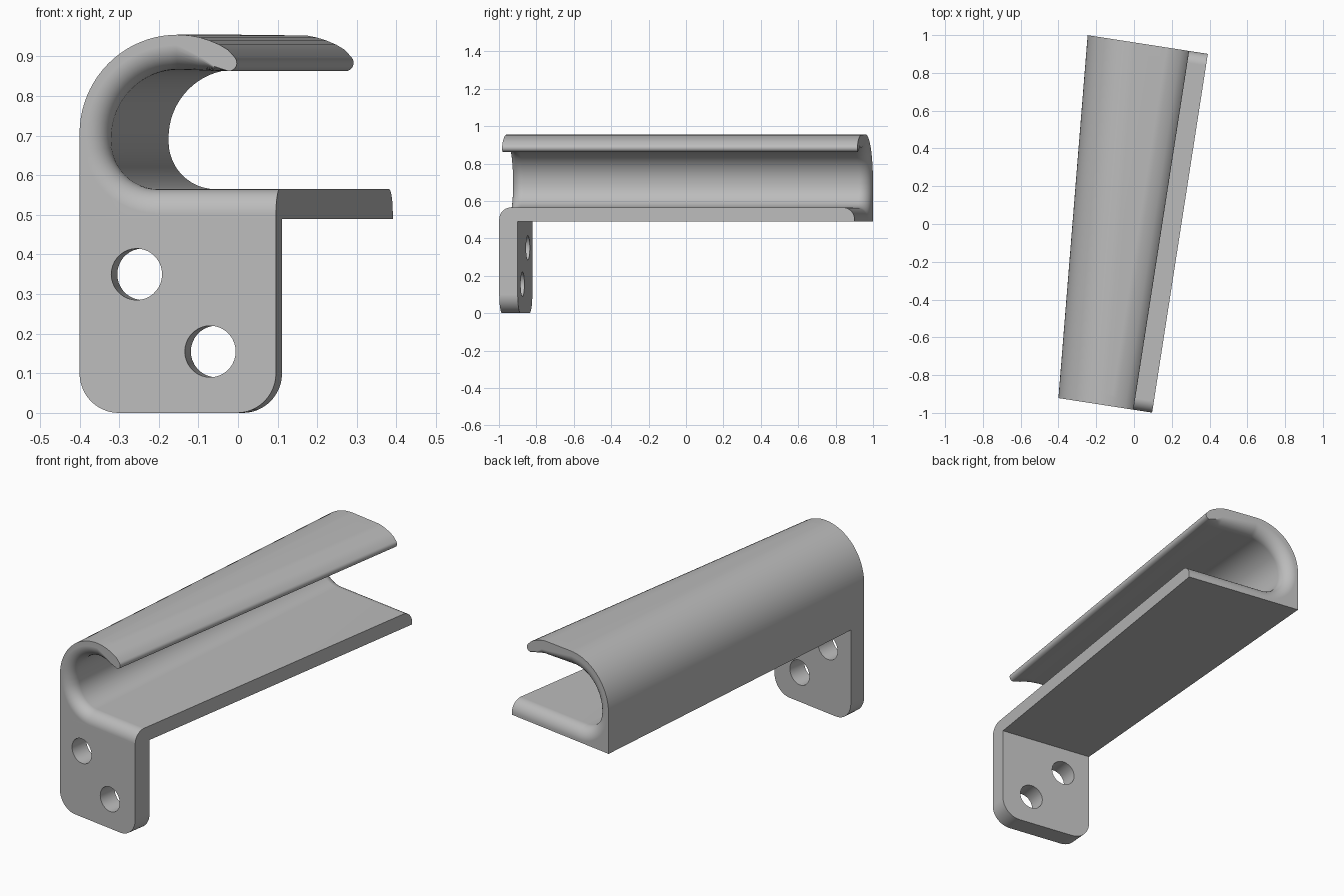
import bpy
import bmesh
from math import sin, cos, pi, radians
from mathutils import Matrix, Vector

if "Cube" in bpy.data.objects:
    bpy.data.objects.remove(bpy.data.objects["Cube"], do_unlink=True)

RIGHT, FRONT, BACK = 0.248, -0.972, 0.95
LEFT_FRONT, LEFT_BACK = -0.254, -0.396
SHELF_LOW, SHELF_TOP = 0.49, 0.565
WALL, FILLET, PLATE = 0.076, 0.062, 0.1
TURN = Matrix.Rotation(radians(-8.83), 4, 'Z')

grey = bpy.data.materials.new("plain_grey")
grey.use_nodes = True
grey.diffuse_color = (0.5, 0.5, 0.5, 1)
grey.node_tree.nodes["Principled BSDF"].inputs["Base Color"].default_value = (0.5, 0.5, 0.5, 1)


def arc(cx, cz, r, start, end, n):
    """Points on a circular arc, angles in degrees."""
    angles = [radians(start + (end - start) * i / n) for i in range(n + 1)]
    return [(cx + r * cos(a), cz + r * sin(a)) for a in angles]


def left_at(v):
    return LEFT_FRONT + (LEFT_BACK - LEFT_FRONT) * (v - FRONT) / (BACK - FRONT)


def add_object(name, bm):
    bmesh.ops.recalc_face_normals(bm, faces=bm.faces)
    bm.transform(TURN)
    mesh = bpy.data.meshes.new(name)
    bm.to_mesh(mesh)
    bm.free()
    mesh.materials.append(grey)
    obj = bpy.data.objects.new(name, mesh)
    bpy.context.collection.objects.link(obj)
    return obj


def loft(name, rings):
    """Skin a list of closed rings and cap both ends."""
    bm = bmesh.new()
    loops = [[bm.verts.new(p) for p in ring] for ring in rings]
    n = len(loops[0])
    for a, b in zip(loops, loops[1:]):
        for i in range(n):
            j = (i + 1) % n
            bm.faces.new((a[i], a[j], b[j], b[i]))
    bm.faces.new(loops[0])
    bm.faces.new(loops[-1])
    return add_object(name, bm)


def finish(obj):
    bpy.ops.object.select_all(action='DESELECT')
    obj.select_set(True)
    bpy.context.view_layer.objects.active = obj
    for mod in list(obj.modifiers):
        bpy.ops.object.modifier_apply(modifier=mod.name)
    bpy.ops.object.shade_smooth_by_angle(angle=radians(30))
    normals = obj.modifiers.new("even_normals", 'WEIGHTED_NORMAL')
    normals.keep_sharp = True


def channel_ring(v, grow):
    """Hooked cross-section; grow widens the hollow for the rounded rims."""
    left = left_at(v)
    low_r, high_r = 0.12, 0.172
    inner = left + WALL
    pts = [(left, SHELF_LOW), (RIGHT, SHELF_LOW), (RIGHT, SHELF_TOP - grow)]
    pts += arc(inner + low_r, SHELF_TOP + low_r, low_r + grow, 270, 180, 12)
    pts += arc(inner + high_r, 0.867 - high_r, high_r + grow, 180, 90, 16)
    # lip: underside, rounded tip and sloping top
    pts += [(0.05, 0.865 + 0.6 * grow), (0.09, 0.863 + 0.2 * grow)]
    pts += arc(0.127, 0.884, 0.021, -90, 45, 8)
    pts += [(0.125, 0.917), (0.103, 0.93), (0.079, 0.94), (0.054, 0.948), (0.028, 0.953)]
    pts += arc(left + 0.25, 0.705, 0.25, 90, 180, 20)
    return [(x, v, z) for x, z in pts]


# channel with rounded inner rims at both ends
steps = 8
rim = [(FILLET * (1 - cos(pi / 2 * i / steps)), FILLET * (1 - sin(pi / 2 * i / steps)))
       for i in range(steps + 1)]
stations = [(FRONT + d, g) for d, g in rim] + [(BACK - d, g) for d, g in reversed(rim)]
channel = loft("channel", [channel_ring(v, g) for v, g in stations])
finish(channel)


# mounting plate below the front end
def plate_ring(v):
    r, left = 0.1, left_at(v)
    pts = [(RIGHT, SHELF_LOW), (left, SHELF_LOW)]
    pts += arc(left + r, r, r, 180, 270, 12) + arc(RIGHT - r, r, r, 270, 360, 12)
    return [(x, v, z) for x, z in pts]


plate = loft("mounting_plate", [plate_ring(FRONT), plate_ring(FRONT + PLATE)])

# two screw holes through the plate
cutters = []
for x, z in ((-0.108, 0.35), (0.08, 0.155)):
    rings = [[(px, v, pz) for px, pz in arc(x, z, 0.065, 0, 350, 35)]
             for v in (FRONT - 0.05, FRONT + PLATE + 0.05)]
    cutter = loft("hole_cutter", rings)
    cutter.hide_render = True
    cut = plate.modifiers.new("hole", 'BOOLEAN')
    cut.operation, cut.solver, cut.object = 'DIFFERENCE', 'EXACT', cutter
    cutters.append(cutter)
finish(plate)
for cutter in cutters:
    bpy.data.objects.remove(cutter, do_unlink=True)
